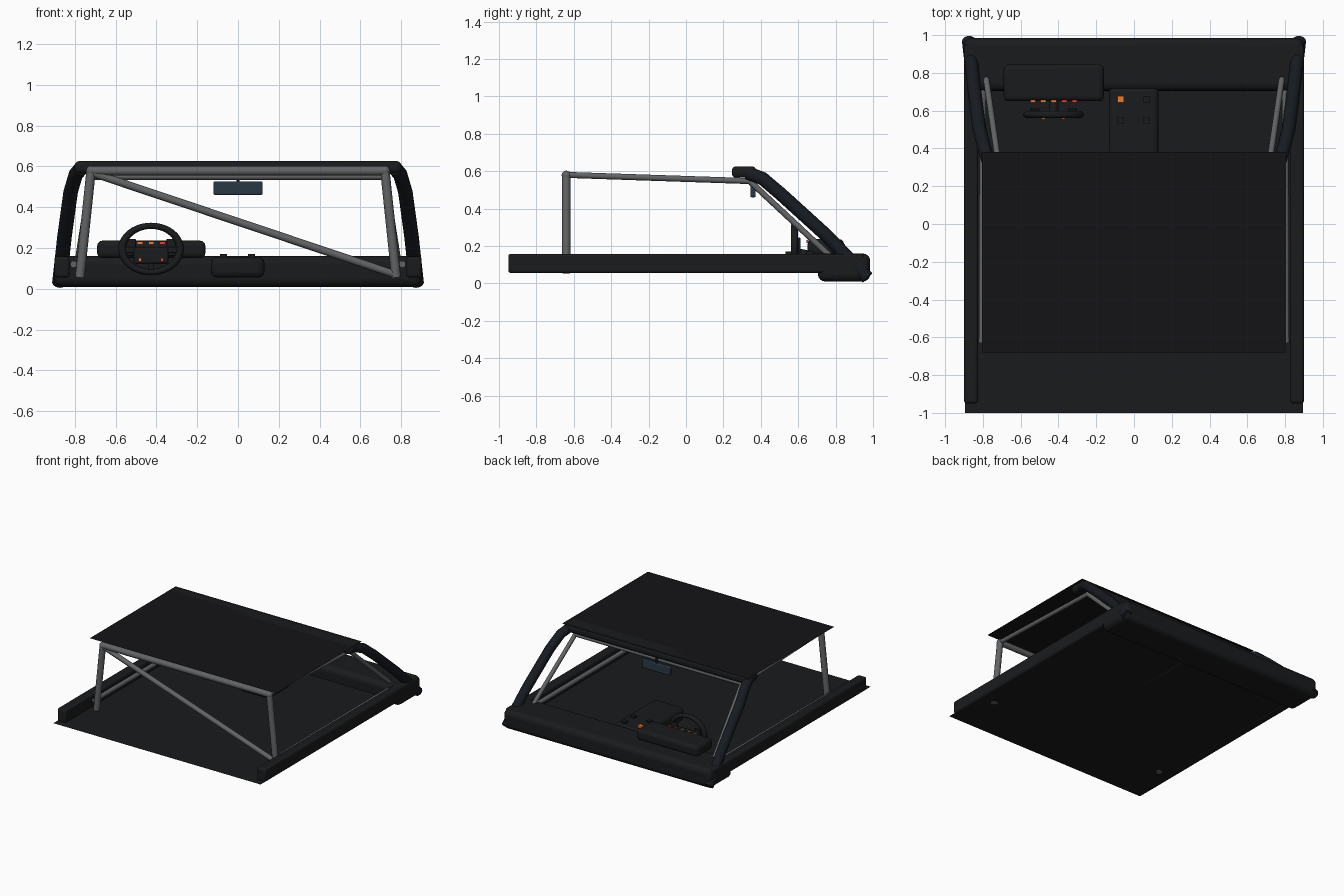
import bpy, math

if "Cube" in bpy.data.objects:
    bpy.data.objects.remove(bpy.data.objects["Cube"])


def material(name, rgb):
    m = bpy.data.materials.new(name)
    m.diffuse_color = (*rgb, 1)
    m.use_nodes = True
    m.node_tree.nodes["Principled BSDF"].inputs["Base Color"].default_value = m.diffuse_color
    return m


BLACK = material("black_trim", (0.010, 0.011, 0.012))
LINER = material("roof_lining", (0.007, 0.007, 0.008))
PILLAR = material("pillar_paint", (0.008, 0.011, 0.015))
STEEL = material("cage_steel", (0.12, 0.125, 0.13))
GLASS = material("mirror_glass", (0.02, 0.04, 0.06))
ORANGE = material("orange_light", (0.9, 0.2, 0.02))
RED = material("red_light", (0.8, 0.05, 0.02))


def finish(ob, name, mat, angle=35):
    ob.name = name
    ob.data.materials.append(mat)
    bpy.ops.object.shade_smooth_by_angle(angle=math.radians(angle))
    return ob


def box(name, lo, hi, mat, bevel=0.0, segments=3):
    c = [(a + b) / 2 for a, b in zip(lo, hi)]
    bpy.ops.mesh.primitive_cube_add(size=1, location=c)
    ob = bpy.context.object
    ob.scale = [b - a for a, b in zip(lo, hi)]
    bpy.ops.object.transform_apply(location=False, rotation=False, scale=True)
    if bevel:
        m = ob.modifiers.new("bevel", "BEVEL")
        m.width, m.segments = bevel, segments
    return finish(ob, name, mat)


def sheet(name, x, y0, y1, z, mat):
    bpy.ops.mesh.primitive_plane_add(size=1, location=(0, (y0 + y1) / 2, z))
    ob = bpy.context.object
    ob.scale = (2 * x, y1 - y0, 1)
    bpy.ops.object.transform_apply(location=False, rotation=False, scale=True)
    ob.name = name
    ob.data.materials.append(mat)


def tube(name, pts, r, mat):
    cu = bpy.data.curves.new(name, "CURVE")
    cu.dimensions = "3D"
    cu.bevel_depth, cu.bevel_resolution, cu.use_fill_caps = r, 4, True
    sp = cu.splines.new("POLY")
    sp.points.add(len(pts) - 1)
    for p, co in zip(sp.points, pts):
        p.co = (*co, 1)
    ob = bpy.data.objects.new(name, cu)
    bpy.context.collection.objects.link(ob)
    bpy.ops.object.select_all(action="DESELECT")
    ob.select_set(True)
    bpy.context.view_layer.objects.active = ob
    bpy.ops.object.convert(target="MESH")
    return finish(bpy.context.object, name, mat, 50)


# Floor and roof sheets
sheet("floor", 0.895, -1.0, 0.95, 0.06, BLACK)
sheet("roof_panel", 0.805, -0.68, 0.38, 0.626, LINER)

# Dashboard, windscreen header, centre console
box("dashboard", (-0.9, 0.705, 0.01), (0.9, 0.985, 0.16), BLACK, 0.04, 4)
box("windscreen_header", (-0.8, 0.245, 0.565), (0.8, 0.375, 0.626), BLACK, 0.022)
box("centre_console", (-0.133, 0.2, 0.055), (0.13, 0.73, 0.157), BLACK, 0.03)
box("instrument_binnacle", (-0.69, 0.65, 0.15), (-0.16, 0.845, 0.236), BLACK, 0.025)

# Left and right body parts
for side, s in (("left", -1), ("right", 1)):
    xs = sorted((s * 0.9, s * 0.825))
    box(side + "_sill", (xs[0], -0.95, 0.055), (xs[1], 0.95, 0.158), BLACK, 0.015)
    tube(side + "_windscreen_pillar",
         [(s * 0.875, 0.97, 0.03), (s * 0.85, 0.75, 0.257), (s * 0.82, 0.51, 0.475),
          (s * 0.795, 0.41, 0.56), (s * 0.77, 0.33, 0.59)], 0.036, PILLAR)
    # Roll cage sides
    tube(side + "_cage_rear_leg", [(s * 0.775, -0.64, 0.055), (s * 0.72, -0.64, 0.578)], 0.023, STEEL)
    tube(side + "_cage_roof_bar", [(s * 0.72, -0.64, 0.58), (s * 0.72, 0.34, 0.547)], 0.016, STEEL)
    tube(side + "_cage_front_leg", [(s * 0.79, 0.82, 0.1), (s * 0.72, 0.34, 0.547)], 0.016, STEEL)
    tube(side + "_cage_door_bar", [(s * 0.805, -0.63, 0.12), (s * 0.80, 0.8, 0.12)], 0.017, STEEL)
    for y, z, r in ((-0.64, 0.578, 0.025), (0.34, 0.547, 0.018)):
        bpy.ops.mesh.primitive_uv_sphere_add(segments=16, ring_count=8, radius=r, location=(s * 0.72, y, z))
        finish(bpy.context.object, side + "_cage_joint", STEEL)

# Cage cross bars
tube("cage_rear_top_bar", [(-0.72, -0.64, 0.578), (0.72, -0.64, 0.578)], 0.023, STEEL)
tube("cage_front_top_bar", [(-0.72, 0.34, 0.55), (0.72, 0.34, 0.55)], 0.016, STEEL)
tube("cage_diagonal", [(-0.715, -0.64, 0.568), (0.77, -0.64, 0.07)], 0.019, STEEL)

# Rear view mirror
box("mirror", (-0.12, 0.345, 0.46), (0.12, 0.372, 0.526), GLASS, 0.006, 2)
tube("mirror_stem", [(0, 0.36, 0.51), (0, 0.36, 0.58)], 0.008, BLACK)

# Steering wheel
WX, WY, WZ = -0.426, 0.58, 0.195
bpy.ops.mesh.primitive_torus_add(major_radius=0.142, minor_radius=0.019, major_segments=40,
                                 minor_segments=10, location=(WX, WY, WZ), rotation=(math.pi / 2, 0, 0))
wheel = finish(bpy.context.object, "steering_wheel_rim", BLACK, 60)
wheel.scale = (1, 0.8, 1)
box("wheel_cross_spoke", (WX - 0.14, 0.57, 0.175), (WX + 0.14, 0.592, 0.205), BLACK, 0.006, 2)
box("wheel_hub", (WX - 0.085, 0.562, 0.122), (WX + 0.085, 0.595, 0.2), BLACK, 0.01, 2)
box("wheel_lower_spoke", (WX - 0.015, 0.57, 0.08), (WX + 0.015, 0.59, 0.13), BLACK, 0.005, 2)
tube("steering_column", [(WX, 0.585, 0.165), (WX, 0.75, 0.13)], 0.025, BLACK)
for i, (x, mat) in enumerate(((-0.48, ORANGE), (-0.372, RED))):
    box("wheel_button_%d" % i, (x - 0.008, 0.553, 0.134), (x + 0.008, 0.566, 0.151), mat)
    px = WX + (-0.1, 0.1)[i]
    box("shift_paddle_%d" % i, (px - 0.025, 0.6, 0.16), (px + 0.025, 0.612, 0.245), BLACK, 0.004, 2)

# Instrument lights
for i in range(5):
    x = -0.535 + 0.055 * i
    box("instrument_light_%d" % i, (x - 0.014, 0.643, 0.217), (x + 0.014, 0.656, 0.231),
        ORANGE if i < 3 else RED)

# Console switches
for i, (x, y) in enumerate(((-0.07, 0.66), (0.066, 0.66), (-0.07, 0.55), (0.066, 0.55))):
    box("console_switch_%d" % i, (x - 0.017, y - 0.017, 0.15), (x + 0.017, y + 0.017, 0.171),
        BLACK if i else ORANGE)
